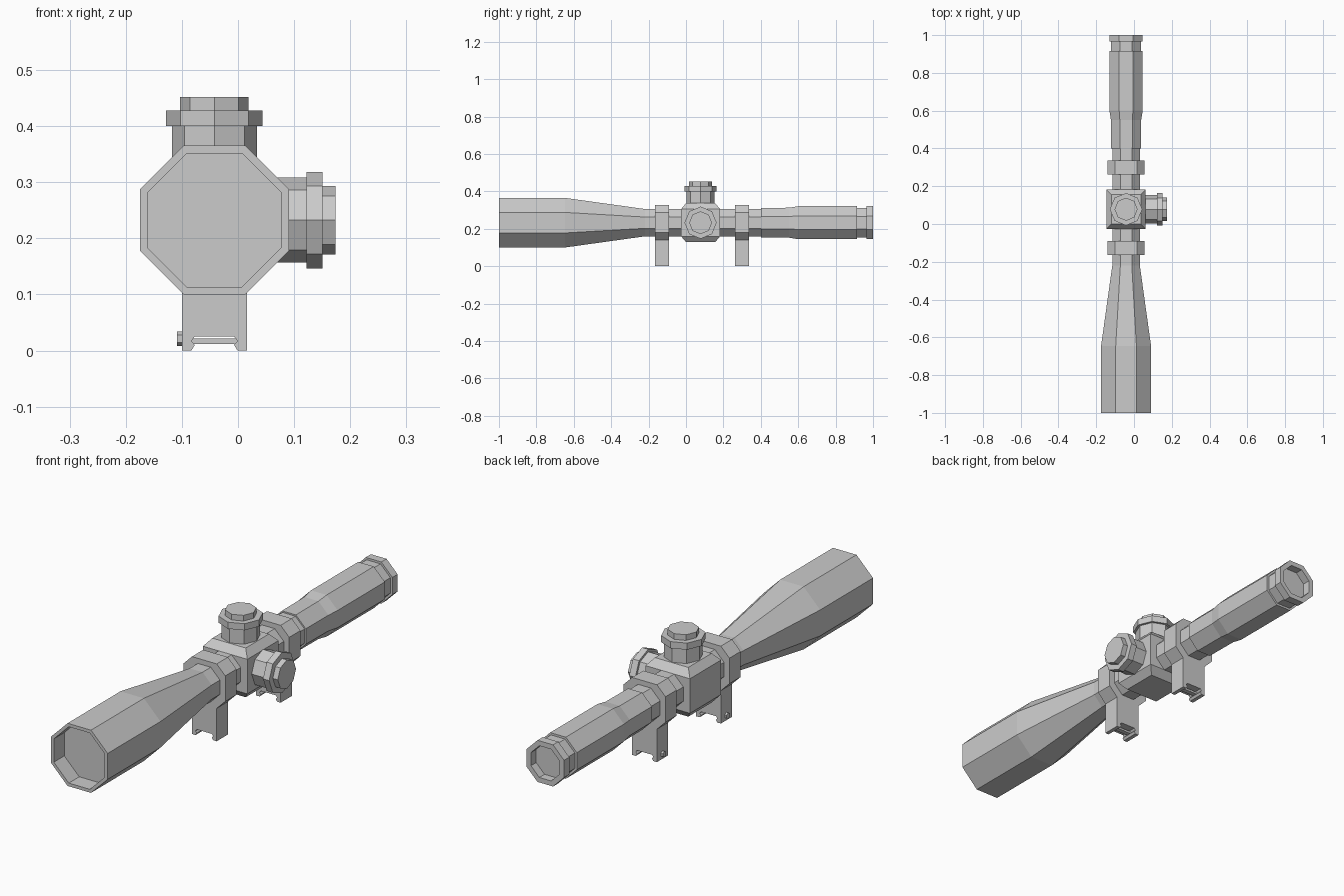
import bpy, bmesh, math
from mathutils import Matrix, Vector

cube = bpy.data.objects.get("Cube")
if cube:
    bpy.data.objects.remove(cube, do_unlink=True)

CX, CZ = -0.042, 0.2325      # optical axis
TY = 0.078                   # turret position along the tube

grey = bpy.data.materials.new("plain grey")
grey.use_nodes = True
grey.diffuse_color = (0.6, 0.6, 0.6, 1)
grey.node_tree.nodes["Principled BSDF"].inputs["Base Color"].default_value = (0.6, 0.6, 0.6, 1)


def finish(name, bm):
    bmesh.ops.recalc_face_normals(bm, faces=bm.faces[:])
    mesh = bpy.data.meshes.new(name)
    bm.to_mesh(mesh)
    bm.free()
    mesh.materials.append(grey)
    obj = bpy.data.objects.new(name, mesh)
    bpy.context.collection.objects.link(obj)
    return obj


def turned(name, profile, sides, flats, matrix):
    """Faceted solid from (position, radius) pairs; flats=True measures radius to the flats."""
    bm = bmesh.new()
    phase = math.pi / sides if flats else 0
    scale = 1 / math.cos(math.pi / sides) if flats else 1
    rings = []
    for z, r in profile:
        ring = []
        for i in range(sides):
            a = phase + 2 * math.pi * i / sides
            p = Vector((r * scale * math.cos(a), r * scale * math.sin(a), z))
            ring.append(bm.verts.new(matrix @ p))
        rings.append(ring)
    for a, b in zip(rings, rings[1:]):
        for i in range(sides):
            j = (i + 1) % sides
            bm.faces.new((a[i], a[j], b[j], b[i]))
    bm.faces.new(rings[0])
    bm.faces.new(rings[-1])
    return finish(name, bm)


along_y = Matrix.Rotation(-math.pi / 2, 4, 'X')
along_x = Matrix.Rotation(math.pi / 2, 4, 'Y')

# Main tube with recessed lenses at both ends
turned("scope_tube", [
    (-0.93, 0.119), (-1, 0.119), (-1, 0.1325), (-0.647, 0.1325), (-0.22, 0.073),
    (0.4, 0.073), (0.4, 0.079), (0.55, 0.08), (0.6, 0.088), (0.915, 0.088),
    (0.915, 0.079), (0.965, 0.079), (0.965, 0.088), (1, 0.088), (1, 0.067), (0.965, 0.067),
], 8, True, Matrix.Translation((CX, 0, CZ)) @ along_y)

# Turret housing: block with chamfered top and bottom edges
turned("turret_housing", [(-0.104, 0.078), (-0.073, 0.104), (0.073, 0.104), (0.104, 0.078)],
       4, True, Matrix.Translation((CX, TY, CZ)))

# Top and side adjustment knobs
for name, base, grip, top, rot in (
        ("top_knob", 0.1675, 0.1955, 0.2195, Matrix.Identity(4)),
        ("side_knob", 0.1645, 0.193, 0.216, along_x)):
    turned(name, [(0.08, 0.0755), (base, 0.0755), (base, 0.086), (grip, 0.086),
                  (grip, 0.061), (top, 0.061)],
           8, False, Matrix.Translation((CX, TY, CZ)) @ rot)

# Mounts: clamp ring and foot in one outline, with a rail groove below
half = [(0.035, 0.025), (0.041, 0.017), (0.035, 0.010), (0.041, 0), (0.058, 0),
        (0.058, 0.139), (0.098, 0.179), (0.098, 0.287), (0.058, 0.327)]
outline = half + [(-x, z) for x, z in reversed(half)]
for side, y0 in (("front", -0.165), ("rear", 0.262)):
    bm = bmesh.new()
    face = bm.faces.new([bm.verts.new((CX + x, y0, z)) for x, z in outline])
    ext = bmesh.ops.extrude_face_region(bm, geom=[face])
    moved = [v for v in ext["geom"] if isinstance(v, bmesh.types.BMVert)]
    bmesh.ops.translate(bm, verts=moved, vec=(0, 0.075, 0))
    finish(side + "_mount", bm)

    # Cross bar in the groove and the bolt head on the side
    mid = y0 + 0.0375
    bm = bmesh.new()
    bmesh.ops.create_cube(bm, size=1, matrix=Matrix.Translation((CX, mid, 0.0165))
                          @ Matrix.Diagonal((0.082, 0.02, 0.009, 1)))
    finish(side + "_cross_bar", bm)
    turned(side + "_bolt", [(-0.067, 0.013), (-0.05, 0.013)], 6, False,
           Matrix.Translation((CX, mid, 0.021)) @ along_x)
